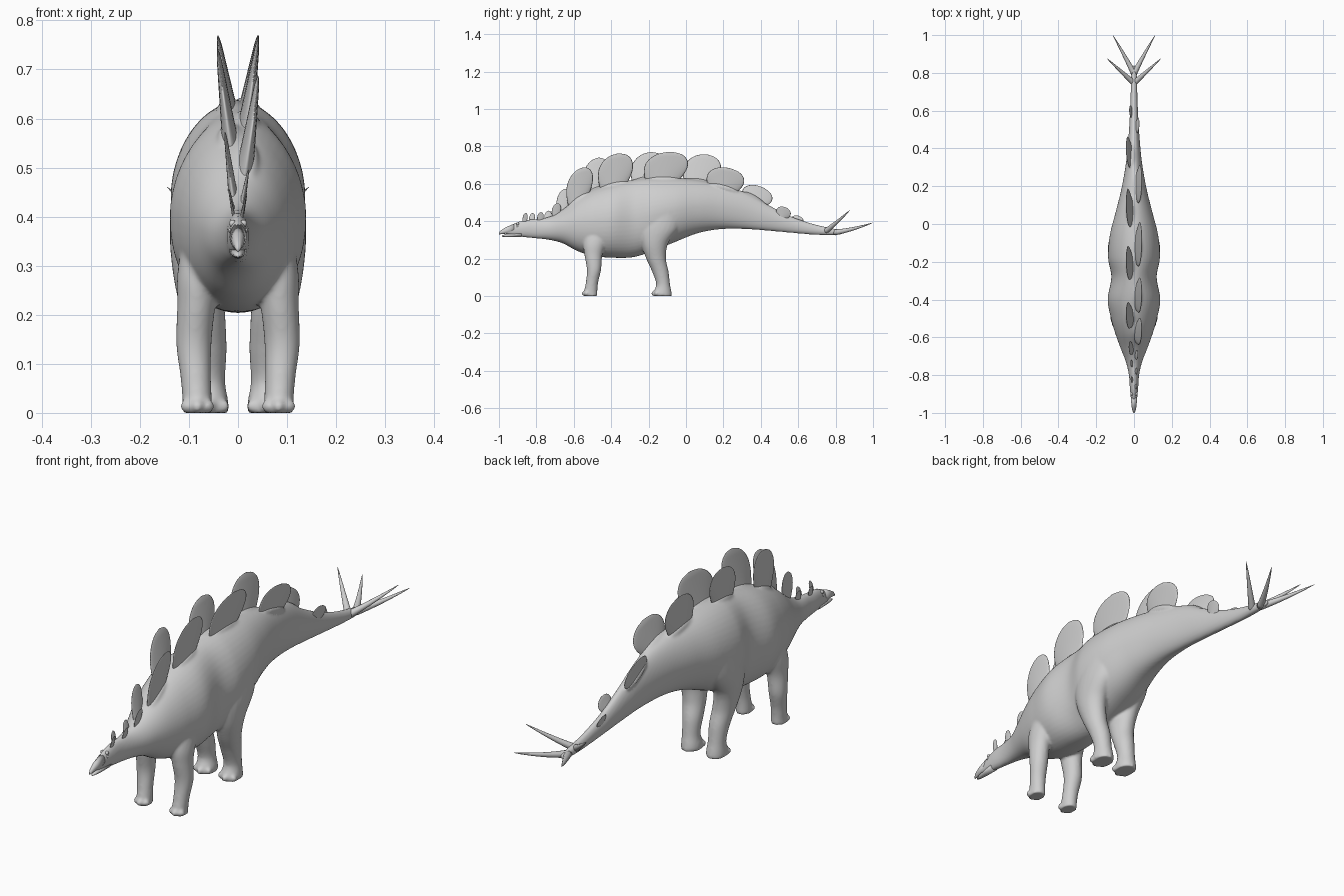
import bpy, bmesh, math
from mathutils import Vector, Matrix

if "Cube" in bpy.data.objects:
    bpy.data.objects.remove(bpy.data.objects["Cube"])

hide = bpy.data.materials.new("pale_grey_hide")
hide.diffuse_color = (0.62, 0.62, 0.62, 1)
hide.use_nodes = True
hide.node_tree.nodes["Principled BSDF"].inputs["Base Color"].default_value = hide.diffuse_color


def finish(bm, name, smooth=True):
    bmesh.ops.recalc_face_normals(bm, faces=bm.faces)
    me = bpy.data.meshes.new(name)
    bm.to_mesh(me)
    bm.free()
    me.materials.append(hide)
    for p in me.polygons:
        p.use_smooth = smooth
    ob = bpy.data.objects.new(name, me)
    bpy.context.collection.objects.link(ob)
    return ob


def loft(bm, rings, n=24, upper=2.0, lower=2.0):
    """Skin rings given as (centre, half axis u, half axis v), capped at both ends."""
    loops = []
    for c, u, v in rings:
        loop = []
        for i in range(n):
            a = 2 * math.pi * i / n
            ca, sa = math.cos(a), math.sin(a)
            e = 2 / (upper if sa > 0 else lower)
            cu = math.copysign(abs(ca) ** e, ca)
            sv = math.copysign(abs(sa) ** e, sa)
            loop.append(bm.verts.new(Vector(c) + Vector(u) * cu + Vector(v) * sv))
        loops.append(loop)
    for a, b in zip(loops, loops[1:]):
        for i in range(n):
            j = (i + 1) % n
            bm.faces.new((a[i], a[j], b[j], b[i]))
    bm.faces.new(loops[0])
    bm.faces.new(loops[-1])


def spline(keys, t):
    """Smooth interpolation of rows whose first entry is the parameter."""
    t = min(max(t, keys[0][0]), keys[-1][0])
    k = next(i for i in range(len(keys) - 1) if t <= keys[i + 1][0])
    p1, p2 = keys[k], keys[k + 1]
    p0, p3 = keys[max(k - 1, 0)], keys[min(k + 2, len(keys) - 1)]
    h = p2[0] - p1[0]
    s = (t - p1[0]) / h
    out = []
    for j in range(1, len(p1)):
        m1 = (p2[j] - p0[j]) / (p2[0] - p0[0]) * h
        m2 = (p3[j] - p1[j]) / (p3[0] - p1[0]) * h
        out.append((2*s**3 - 3*s*s + 1) * p1[j] + (s**3 - 2*s*s + s) * m1
                   + (3*s*s - 2*s**3) * p2[j] + (s**3 - s*s) * m2)
    return out


# Trunk profile: y, belly z, back z, half width
TRUNK = [
    (-0.99, .332, .347, .007), (-0.96, .331, .366, .012), (-0.92, .322, .388, .017),
    (-0.87, .315, .405, .022), (-0.80, .308, .412, .027), (-0.73, .300, .424, .043),
    (-0.66, .282, .462, .070), (-0.58, .240, .525, .099), (-0.50, .215, .568, .122),
    (-0.40, .205, .600, .139), (-0.28, .208, .622, .120), (-0.18, .240, .634, .137),
    (-0.06, .288, .633, .128), (0.06, .335, .621, .098), (0.18, .357, .597, .068),
    (0.32, .358, .553, .043), (0.45, .348, .482, .030), (0.56, .338, .427, .023),
    (0.68, .328, .386, .018), (0.78, .325, .363, .016), (0.84, .331, .352, .008)]

body = bmesh.new()
rings = []
for i in range(141):
    y = -0.99 + 1.83 * i / 140
    zb, zt, hw = spline(TRUNK, y)
    rings.append(((0, y, (zb + zt) / 2), (hw, 0, 0), (0, 0, (zt - zb) / 2)))
loft(body, rings, 48, 1.87, 2.15)

# Legs: height, x, y, x radius, y radius
HIND = [(0, .059, -.126, .040, .050), (.02, .059, -.126, .040, .049),
        (.06, .061, -.122, .035, .037), (.13, .063, -.137, .040, .044),
        (.20, .071, -.160, .045, .053), (.28, .082, -.168, .050, .072),
        (.36, .086, -.145, .053, .105), (.46, .080, -.115, .053, .105)]
FORE = [(0, .083, -.510, .030, .037), (.02, .083, -.510, .030, .036),
        (.07, .086, -.503, .031, .033), (.14, .090, -.492, .036, .038),
        (.22, .085, -.495, .039, .048), (.28, .081, -.487, .043, .062),
        (.38, .066, -.455, .043, .080)]
for side in (1, -1):
    for leg in (HIND, FORE):
        top = leg[-1][0]
        rings = []
        for i in range(31):
            z = top * i / 30
            x, y, rx, ry = spline(leg, z)
            rings.append(((side * x, y, z), (rx, 0, 0), (0, ry, 0)))
        loft(body, rings)
        # Rounded toes around the front of the foot
        _, fx, fy, rx, ry = leg[0]
        for a in (-50, 0, 50):
            s, c = math.sin(math.radians(a)), math.cos(math.radians(a))
            at = Vector((side * fx + s * rx * .95, fy - c * ry * .95, .0135))
            bmesh.ops.create_uvsphere(body, u_segments=10, v_segments=8, radius=.0135,
                                      matrix=Matrix.Translation(at))

# Beak and lower jaw, leaving a narrow mouth opening
for name, rows in (
        ("upper_beak", [(-1.0, .328, .339, .003), (-.99, .331, .351, .008),
                        (-.965, .333, .367, .013), (-.92, .330, .386, .017)]),
        ("lower_jaw", [(-.983, .317, .324, .004), (-.965, .316, .330, .010),
                       (-.93, .315, .336, .014), (-.88, .316, .345, .018)])):
    bm = bmesh.new()
    rings = [((0, y, (a + b) / 2), (w, 0, 0), (0, 0, (b - a) / 2)) for y, a, b, w in rows]
    loft(bm, rings, 16)
    finish(bm, name)

# Eyes under small brows
for side in (1, -1):
    bm = bmesh.new()
    for at, r in (((side * .0145, -.902, .372), .0055), ((side * .011, -.900, .386), .0075)):
        bmesh.ops.create_uvsphere(bm, u_segments=12, v_segments=8, radius=r,
                                  matrix=Matrix.Translation(at))
    finish(bm, "eye_and_brow_" + ("right" if side > 0 else "left"))

# Back plates: side, y, height above the back, width, backward slant
PLATES = [
    (1, -.575, .157, .145, .020), (1, -.385, .158, .185, .025), (1, -.120, .135, .230, .040),
    (1, .200, .092, .200, .035), (1, .515, .026, .080, .020),
    (-1, -.490, .167, .140, .020), (-1, -.215, .138, .175, .030), (-1, .072, .137, .195, .045),
    (-1, .365, .050, .165, .050), (-1, .590, .013, .065, .015),
    (-1, -.660, .110, .075, .010), (1, -.695, .055, .050, .005), (-1, -.740, .035, .038, .005),
    (1, -.780, .034, .034, .005), (-1, -.825, .033, .030, .005), (1, -.862, .037, .026, .005)]
SHAPE = [(0, .62), (.2, .82), (.42, .97), (.58, 1), (.72, .94), (.84, .79),
         (.92, .60), (.97, .38), (1, .08)]
for k, (side, y, height, width, slant) in enumerate(PLATES):
    back = spline(TRUNK, y)[1]
    slope = (spline(TRUNK, y + .03)[1] - spline(TRUNK, y - .03)[1]) / .06
    size = min(1, width / .14)
    root = .02 + .025 * size
    along = Vector((0, 1, slope * (.4 if slope > 0 else .85))).normalized()
    bm = bmesh.new()
    rings = []
    for i in range(25):
        t = 1 - (1 - i / 24) ** 1.5
        f = spline(SHAPE, t)[0]
        x = side * (.012 + .029 * t) * (.25 + .75 * size)
        thick = .018 * size * (1 - .85 * t) * min(1, f * 1.5) + .0008
        rings.append(((x, y + slant * (1.3 * t - .4), back - root + (height + root) * t),
                      (thick, 0, 0), along * (width / 2 * f)))
    loft(bm, rings, 24, 1.8, 1.8)
    finish(bm, "back_plate_%02d" % (k + 1))
    # Low swelling of the hide around the root of each larger plate
    if width > .13:
        rings = []
        for i in range(13):
            a = math.pi * (.03 + .94 * i / 12)
            yy = y - math.cos(a) * width * .42
            r = math.sin(a)
            zz = spline(TRUNK, yy)[1] - .012
            rings.append(((side * .016, yy, zz), (.026 * r, 0, 0), (0, 0, .022 * r)))
        loft(body, rings, 16)

# Fuse trunk, legs, toes and plate roots into one smooth skin
ob = finish(body, "body_and_legs")
m = ob.modifiers.new("fuse", 'REMESH')
m.mode = 'VOXEL'
m.voxel_size = .0055
m.use_smooth_shade = True
m = ob.modifiers.new("soften", 'SMOOTH')
m.factor = .5
m.iterations = 8

# Paired tail spikes, gently curved and tapering
for side in (1, -1):
    for name, a, b, c in (
            ("front", (0, .745, .345), (.065, .805, .390), (.144, .877, .460)),
            ("rear", (0, .795, .340), (.046, .885, .352), (.112, 1.0, .392))):
        a, b, c = (Vector((side * p[0], p[1], p[2])) for p in (a, b, c))
        bm = bmesh.new()
        rings = []
        for i in range(13):
            t = i / 12
            p = a * (1 - t) ** 2 + b * 2 * t * (1 - t) + c * t * t
            d = ((b - a) * (1 - t) + (c - b) * t).normalized()
            u = d.cross(Vector((0, 0, 1))).normalized()
            r = .0150 * (1 - t) ** .8 + .0006
            rings.append((p, u * r, u.cross(d) * r))
        loft(bm, rings, 12)
        finish(bm, "tail_spike_%s_%s" % (name, "right" if side > 0 else "left"))
